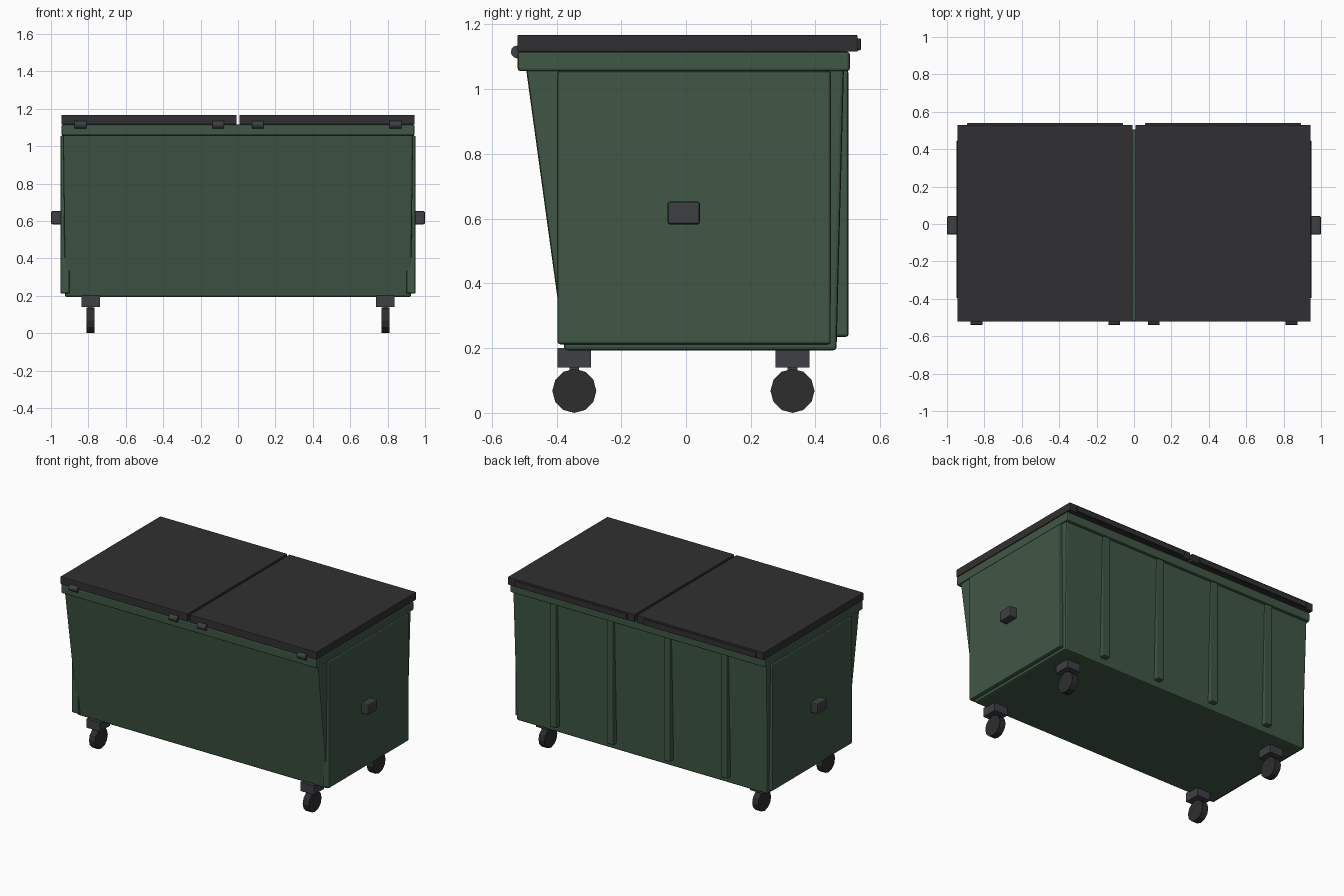
import bpy, bmesh
from math import pi
from mathutils import Matrix

if "Cube" in bpy.data.objects:
    bpy.data.objects.remove(bpy.data.objects["Cube"])


def material(name, rgb):
    m = bpy.data.materials.new(name)
    m.diffuse_color = (*rgb, 1)
    m.use_nodes = True
    m.node_tree.nodes["Principled BSDF"].inputs["Base Color"].default_value = m.diffuse_color
    return m


GREEN = material("green_paint", (0.05, 0.095, 0.06))
LID = material("lid_plastic", (0.03, 0.03, 0.032))
METAL = material("dark_metal", (0.047, 0.05, 0.056))
RUBBER = material("rubber", (0.027, 0.027, 0.027))


def finish(name, bm, mat, bevel=0):
    bmesh.ops.recalc_face_normals(bm, faces=bm.faces)
    me = bpy.data.meshes.new(name)
    bm.to_mesh(me)
    bm.free()
    me.materials.append(mat)
    ob = bpy.data.objects.new(name, me)
    bpy.context.collection.objects.link(ob)
    if bevel:
        mod = ob.modifiers.new("bevel", 'BEVEL')
        mod.width = bevel
        mod.segments = 2
    return ob


def box(name, x, y, z, mat, bevel=0):
    """Box from (min, max) ranges on each axis."""
    bm = bmesh.new()
    bmesh.ops.create_cube(bm, size=1)
    for v in bm.verts:
        v.co = [r[0] if c < 0 else r[1] for c, r in zip(v.co, (x, y, z))]
    return finish(name, bm, mat, bevel)


def rod(name, centre, radius, width, sides, mat):
    """Cylinder lying along x."""
    bm = bmesh.new()
    bmesh.ops.create_cone(bm, cap_ends=True, segments=sides, radius1=radius,
                          radius2=radius, depth=width,
                          matrix=Matrix.Translation(centre) @ Matrix.Rotation(pi / 2, 4, 'Y'))
    return finish(name, bm, mat)


# Tapered container body with a sloping front
body = box("body", (-0.925, 0.925), (-0.375, 0.465), (0.193, 1.07), GREEN, 0.01)
for v in body.data.vertices:
    if v.co.z > 0.5:
        v.co.x *= 1.012
        v.co.y = -0.495 if v.co.y < 0 else 0.488

# Rim under the lids
box("rim", (-0.943, 0.943), (-0.52, 0.506), (1.056, 1.116), GREEN, 0.008)

# Vertical ribs on the back
for i, x in enumerate((-0.63, -0.21, 0.21, 0.63)):
    box(f"back_rib_{i}", (x - 0.025, x + 0.025), (0.45, 0.502), (0.235, 1.058), GREEN, 0.008)

for side, s in (("left", -1), ("right", 1)):
    def span(a, b):
        return tuple(sorted((s * a, s * b)))

    # Side panel and lifting lug
    box(f"side_panel_{side}", span(0.90, 0.95), (-0.397, 0.447), (0.212, 1.056), GREEN, 0.008)
    box(f"side_lug_{side}", span(0.93, 1.0), (-0.057, 0.043), (0.582, 0.653), METAL, 0.008)

    # Lid with its rear grip lip
    box(f"lid_{side}", span(0.008, 0.944), (-0.521, 0.53), (1.116, 1.167), LID, 0.003)
    box(f"lid_lip_{side}", span(0.06, 0.892), (0.52, 0.541), (1.12, 1.157), LID, 0.005)

    # Hinge barrels along the front edge
    for i, x in enumerate((0.105, 0.842)):
        rod(f"hinge_{side}_{i}", (s * x, -0.521, 1.115), 0.02, 0.062, 12, METAL)

    # Casters
    for end, y in (("front", -0.345), ("back", 0.329)):
        box(f"caster_plate_{end}_{side}", span(0.738, 0.838), (y - 0.052, y + 0.052),
            (0.14, 0.2), METAL)
        rod(f"wheel_{end}_{side}", (s * 0.788, y, 0.068), 0.068, 0.044, 12, RUBBER)
        # Hidden stem joining wheel and plate
        box(f"caster_stem_{end}_{side}", span(0.778, 0.798), (y - 0.015, y + 0.015),
            (0.1, 0.15), METAL)
